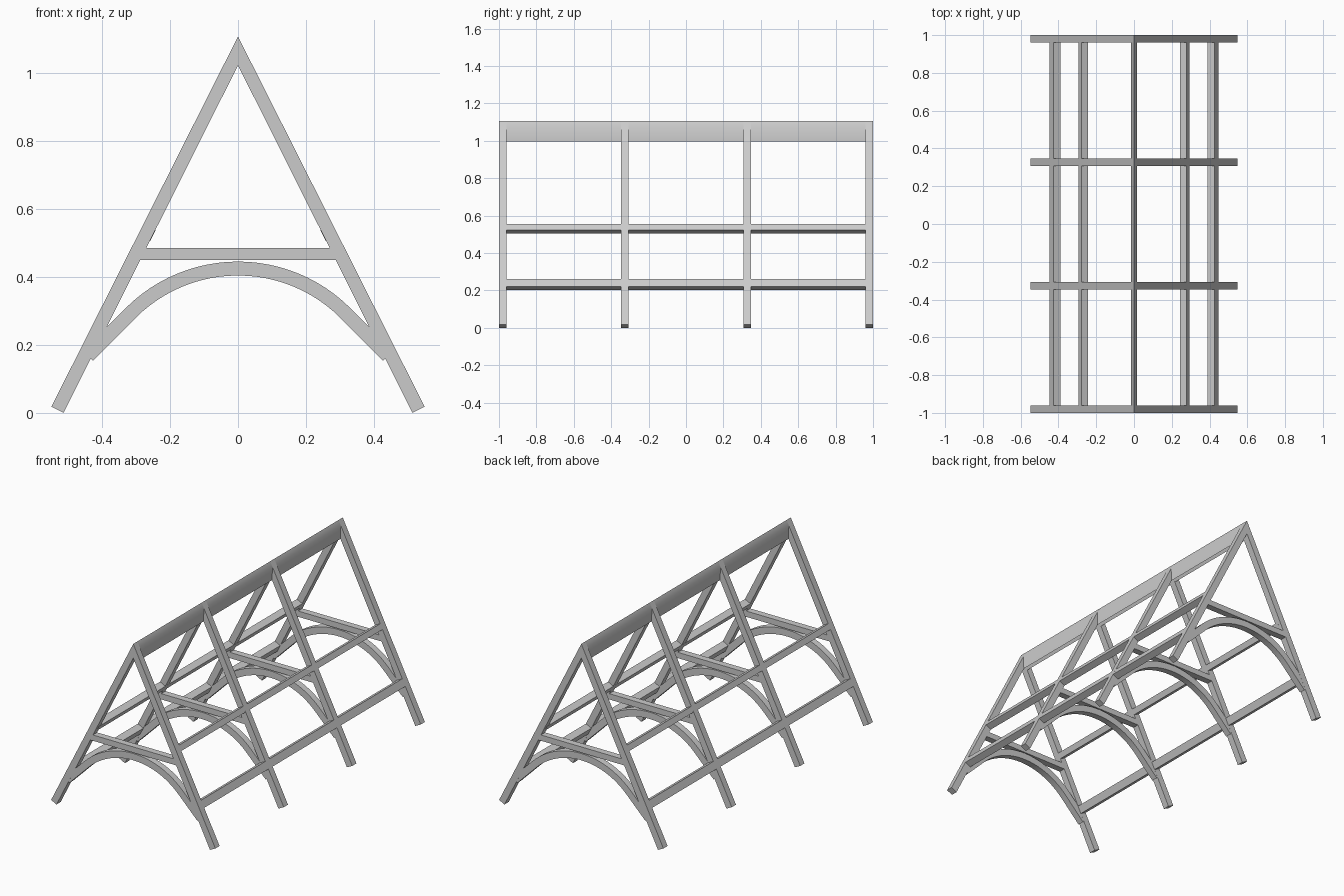
import bpy, bmesh, math

if "Cube" in bpy.data.objects:
    bpy.data.objects.remove(bpy.data.objects["Cube"])

FRAME_Y = (-0.98, -0.327, 0.327, 0.98)
APEX, SLOPE = 1.107, 0.504            # outer roof line: x = (APEX - z) * SLOPE
THICK = 0.04
N = math.hypot(1, SLOPE)
INWARD = (-1 / N, -SLOPE / N)         # into the roof, square to the slope


def prism(name, profile, y0, y1, smooth=False):
    """Extrude an (x, z) profile from y0 to y1."""
    bm = bmesh.new()
    face = bm.faces.new([bm.verts.new((x, y0, z)) for x, z in profile])
    ext = bmesh.ops.extrude_face_region(bm, geom=[face])
    moved = [v for v in ext["geom"] if isinstance(v, bmesh.types.BMVert)]
    bmesh.ops.translate(bm, verts=moved, vec=(0, y1 - y0, 0))
    bmesh.ops.recalc_face_normals(bm, faces=bm.faces)
    mesh = bpy.data.meshes.new(name)
    bm.to_mesh(mesh)
    bm.free()
    obj = bpy.data.objects.new(name, mesh)
    bpy.context.collection.objects.link(obj)
    if smooth:
        bpy.ops.object.select_all(action='DESELECT')
        obj.select_set(True)
        bpy.context.view_layer.objects.active = obj
        bpy.ops.object.shade_smooth_by_angle(angle=math.radians(32))
    return obj


def arch_edge(radius, offset):
    """Quarter arc with a straight 45 degree tail at each end."""
    cz, tail = -0.022, 0.178
    pts = []
    for i in range(25):
        a = math.radians(-45 + 90 * i / 24)
        pts.append((radius * math.sin(a), cz + radius * math.cos(a)))
    ex, ez = pts[-1]
    d = tail * math.sqrt(0.5)
    return [(-ex - d, ez - d)] + pts + [(ex + d, ez - d)]


# Profiles of the truss parts
rafters = [(0, APEX), (0.549, 0.018), (0.513, 0), (0, 1.022), (-0.513, 0), (-0.549, 0.018)]
tie = [(-0.272, 0.485), (0.272, 0.485), (0.29, 0.45), (-0.29, 0.45)]
arch = arch_edge(0.467, 0) + arch_edge(0.426, 0)[::-1]

# Four trusses: rafter pair, collar tie and curved brace
for i, y in enumerate(FRAME_Y, 1):
    prism(f"rafter_pair_{i}", rafters, y - 0.02, y + 0.02)
    prism(f"collar_tie_{i}", tie, y - 0.02, y + 0.02)
    prism(f"arched_brace_{i}", arch, y - 0.0195, y + 0.0195, smooth=True)

# Ridge beam, following the roof line at the top
ridge = [(0, APEX), (0.015, 1.077), (0.013, 0.997), (0, 1.022), (-0.013, 0.997), (-0.015, 1.077)]
prism("ridge_beam", ridge, -0.999, 0.999, smooth=True)

# Purlins, set flush in the roof slope on both sides
for label, z_top, z_bottom in (("upper", 0.555, 0.524), ("lower", 0.262, 0.221)):
    for side, s in (("right", 1), ("left", -1)):
        outer = [((APEX - z) * SLOPE, z) for z in (z_top, z_bottom)]
        inner = [(x + INWARD[0] * THICK, z + INWARD[1] * THICK) for x, z in reversed(outer)]
        prism(f"{label}_purlin_{side}", [(s * x, z) for x, z in outer + inner], -0.98, 0.98)
